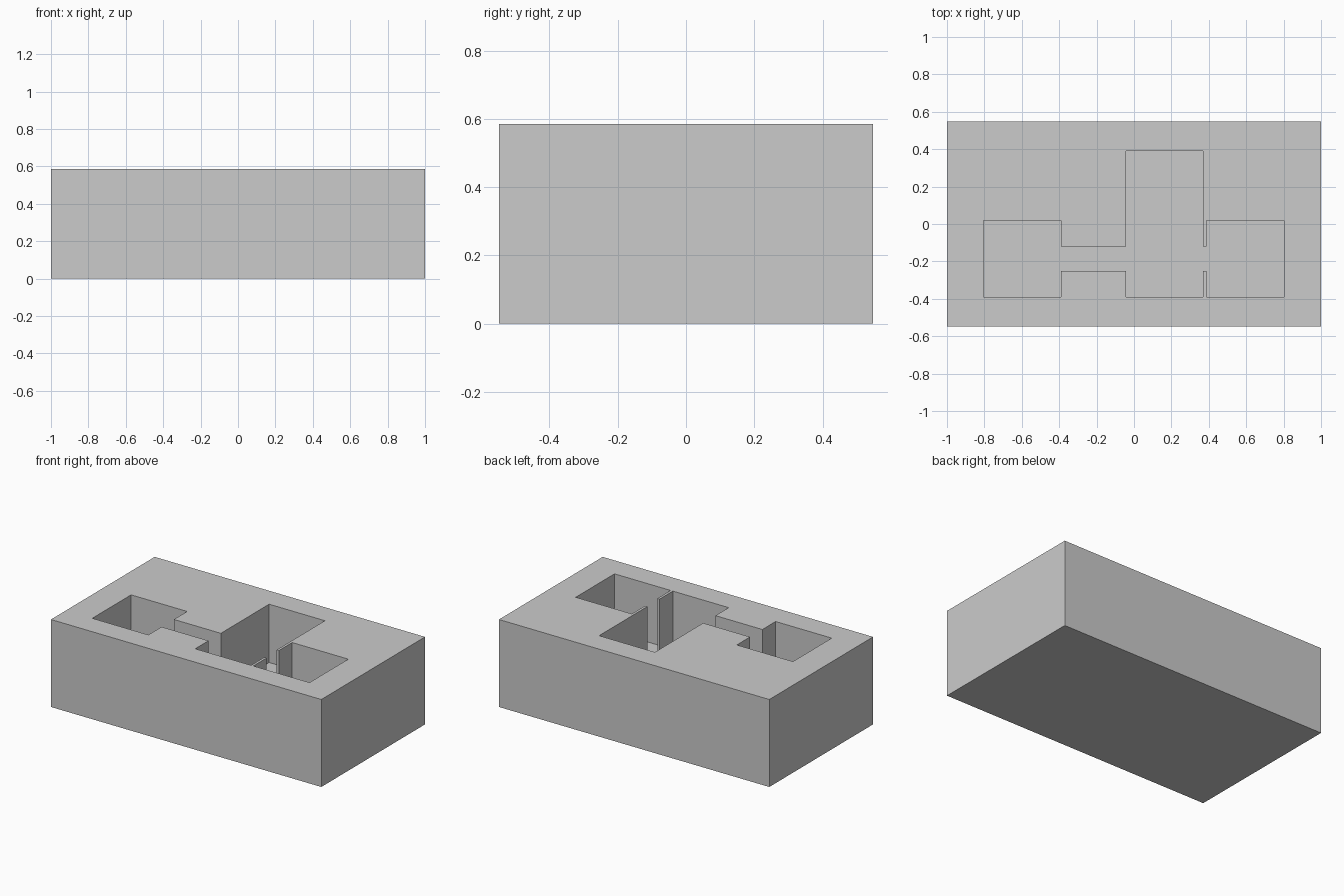
import bpy
import bmesh

if "Cube" in bpy.data.objects:
    bpy.data.objects.remove(bpy.data.objects["Cube"])

HEIGHT = 0.585
FLOOR = 0.195   # thickness below the pockets


def prism(name, outline, z0, z1):
    """Extrude a closed xy outline from z0 to z1."""
    bm = bmesh.new()
    face = bm.faces.new([bm.verts.new((x, y, z0)) for x, y in outline])
    ext = bmesh.ops.extrude_face_region(bm, geom=[face])
    top = [v for v in ext["geom"] if isinstance(v, bmesh.types.BMVert)]
    bmesh.ops.translate(bm, verts=top, vec=(0, 0, z1 - z0))
    bmesh.ops.recalc_face_normals(bm, faces=bm.faces)
    mesh = bpy.data.meshes.new(name)
    bm.to_mesh(mesh)
    bm.free()
    obj = bpy.data.objects.new(name, mesh)
    bpy.context.collection.objects.link(obj)
    return obj


# Solid outer block
block = prism("block", [(-1, -0.548), (1, -0.548), (1, 0.548), (-1, 0.548)], 0, HEIGHT)

# Three chambers joined by a narrow passage, as one outline
y0, y1 = -0.39, 0.02        # side chambers
p0, p1 = -0.25, -0.12       # passage
lower = [(-0.805, y0), (-0.39, y0), (-0.39, p0), (-0.043, p0), (-0.043, y0),
         (0.37, y0), (0.37, p0), (0.387, p0), (0.387, y0), (0.802, y0)]
upper = [(0.802, y1), (0.387, y1), (0.387, p1), (0.37, p1), (0.37, 0.39),
         (-0.043, 0.39), (-0.043, p1), (-0.39, p1), (-0.39, y1), (-0.805, y1)]
cutter = prism("chamber_cutter", lower + upper, FLOOR, HEIGHT + 0.2)
cutter.hide_render = True

# Carve the chambers out of the block
cut = block.modifiers.new("chambers", "BOOLEAN")
cut.operation = "DIFFERENCE"
cut.solver = "EXACT"
cut.object = cutter
bpy.context.view_layer.objects.active = block
block.select_set(True)
bpy.ops.object.modifier_apply(modifier=cut.name)
bpy.data.objects.remove(cutter)
